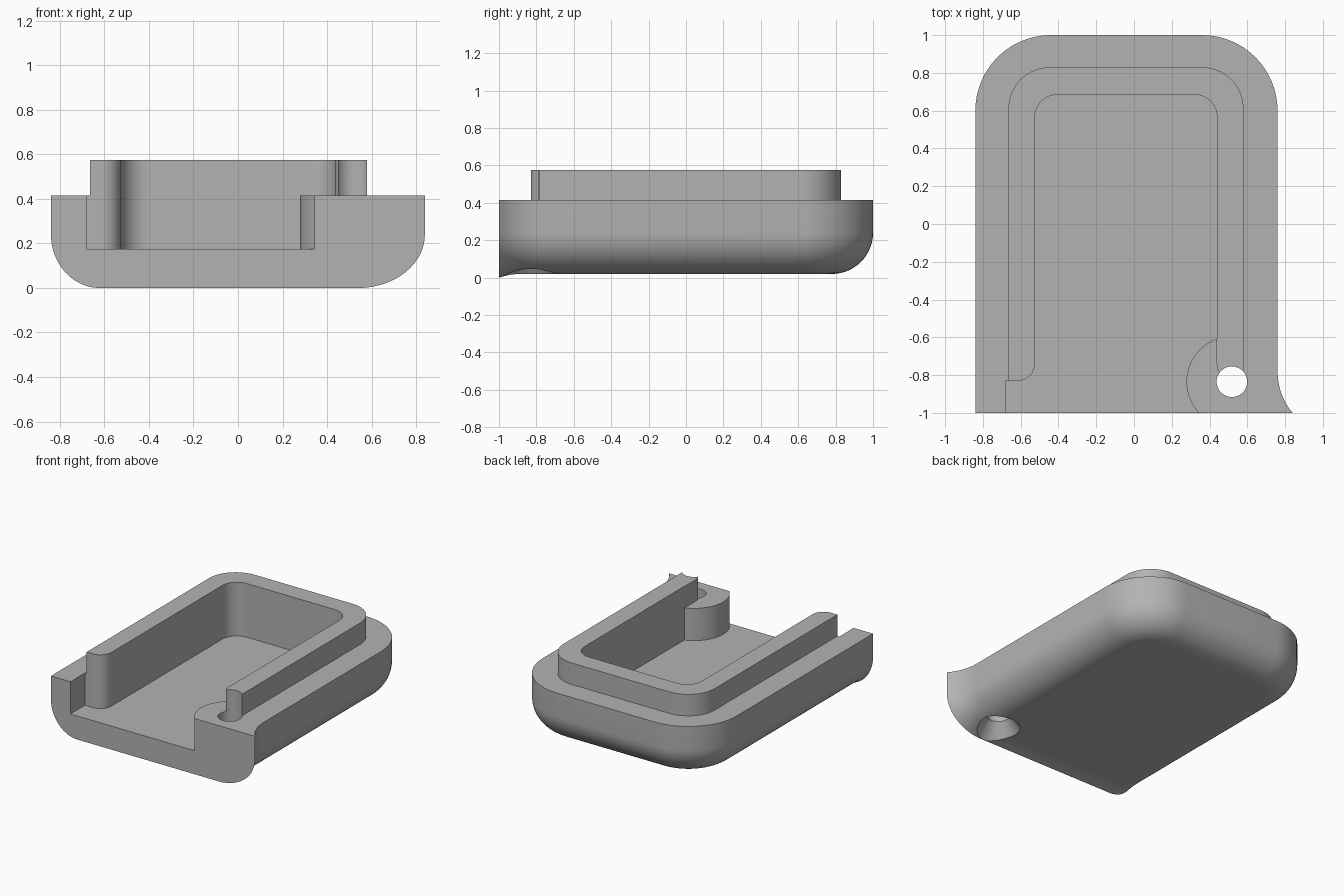
import bpy, bmesh
from math import sin, cos, pi, radians, sqrt

if "Cube" in bpy.data.objects:
    bpy.data.objects.remove(bpy.data.objects["Cube"], do_unlink=True)

grey = bpy.data.materials.new("plain grey")
grey.use_nodes = True
colour = (0.45, 0.45, 0.45, 1)
grey.diffuse_color = colour
grey.node_tree.nodes["Principled BSDF"].inputs["Base Color"].default_value = colour

TOP, FLOOR, RIM = 0.415, 0.175, 0.575
BASE, FILLET = 0.02, 0.22


def make_object(name, bm):
    bmesh.ops.recalc_face_normals(bm, faces=bm.faces)
    mesh = bpy.data.meshes.new(name)
    bm.to_mesh(mesh)
    bm.free()
    mesh.materials.append(grey)
    obj = bpy.data.objects.new(name, mesh)
    bpy.context.collection.objects.link(obj)
    return obj


def prism(name, outline, low, high):
    bm = bmesh.new()
    face = bm.faces.new([bm.verts.new((x, y, low)) for x, y in outline])
    moved = bmesh.ops.extrude_face_region(bm, geom=[face])["geom"]
    bmesh.ops.translate(bm, vec=(0, 0, high - low),
                        verts=[v for v in moved if isinstance(v, bmesh.types.BMVert)])
    return make_object(name, bm)


def arc(cx, cy, r, start, end, n=16):
    return [(cx + r * cos(radians(start + (end - start) * i / n)),
             cy + r * sin(radians(start + (end - start) * i / n))) for i in range(n + 1)]


def back_corners(left, right, back, r):
    """Rounded back edge, running from the right side to the left."""
    return (arc(right - r, back - r, r, 0, 90) + arc(left + r, back - r, r, 90, 180))


def combine(target, tool, operation):
    mod = target.modifiers.new("combine", 'BOOLEAN')
    mod.operation, mod.solver, mod.object = operation, 'EXACT', tool
    bpy.context.view_layer.objects.active = target
    bpy.ops.object.modifier_apply(modifier=mod.name)
    bpy.data.objects.remove(tool, do_unlink=True)


def flare(y, start, radius=0.345):
    """Concave sweep that grows towards the front."""
    d = max(0, start - y)
    return radius - sqrt(radius ** 2 - d ** 2)


# Shell: U-shaped rings, rounded underneath and flared at the front
bm = bmesh.new()
front = [-1 + 0.22 * i / 10 for i in range(11)]
rings = []
steps = 14
for k in range(steps + 2):
    a = pi / 2 * (1 - min(k, steps) / steps)
    inset = FILLET * (1 - cos(a))
    z = TOP if k > steps else BASE + FILLET * (1 - sin(a))
    left, right, back = -0.84 + inset, 0.76 - inset, 1 - inset
    side = [(right + flare(y, -0.78) * cos(a), y) for y in front]
    path = side + back_corners(left, right, back, 0.4 - inset) + [(left, y) for y in reversed(front)]
    rings.append([bm.verts.new((x, y, z - flare(y, -0.883) * sin(a))) for x, y in path])
count = len(rings[0])
for lower, upper in zip(rings, rings[1:]):
    for i in range(count - 1):
        bm.faces.new((lower[i], lower[i + 1], upper[i + 1], upper[i]))
bottom = rings[0]
for i in range(count // 2 - 1):
    bm.faces.new((bottom[i], bottom[i + 1], bottom[-2 - i], bottom[-1 - i]))
bm.faces.new(rings[-1])
bm.faces.new([r[0] for r in rings] + [r[-1] for r in reversed(rings)])
shell = make_object("case_shell", bm)

# Raised rim, a touch thick inside so the pocket trims it flush
t = 0.002
outer = [(0.58, -0.83 - t)] + back_corners(-0.665, 0.58, 0.83, 0.22) + [(-0.665, -0.83 - t)]
inner = (arc(-0.615, -0.74, 0.09 + t, -90, 0)
         + back_corners(-0.525 + t, 0.44 - t, 0.685 - t, 0.12)[::-1]
         + arc(0.53, -0.74, 0.09 + t, 180, 270))
combine(shell, prism("rim", outer + inner, TOP - 0.05, RIM), 'UNION')

# Pocket, open at the front and leaving a round screw boss
hx, hy = 0.518, -0.835
boss = arc(hx, hy, 0.24, 223.4, 109, 32)
pocket = ([(-0.68, -1.1), (boss[0][0], -1.1)] + boss
          + back_corners(-0.525, 0.44, 0.685, 0.12)
          + arc(-0.615, -0.74, 0.09, 0, -90) + [(-0.68, -0.83)])
combine(shell, prism("pocket", pocket, FLOOR, 1), 'DIFFERENCE')

# Screw hole and its countersink
combine(shell, prism("hole", arc(hx, hy, 0.081, 0, 360, 48)[:-1], -0.1, 1), 'DIFFERENCE')
bm = bmesh.new()
bmesh.ops.create_cone(bm, cap_ends=True, segments=48, radius1=0.184, radius2=0.07, depth=0.163)
bmesh.ops.translate(bm, vec=(hx, hy, 0.0515), verts=bm.verts)
combine(shell, make_object("countersink", bm), 'DIFFERENCE')

# Smooth curved walls, keep edges sharp
bpy.ops.object.select_all(action='DESELECT')
shell.select_set(True)
bpy.context.view_layer.objects.active = shell
bpy.ops.object.shade_smooth_by_angle(angle=radians(30))
